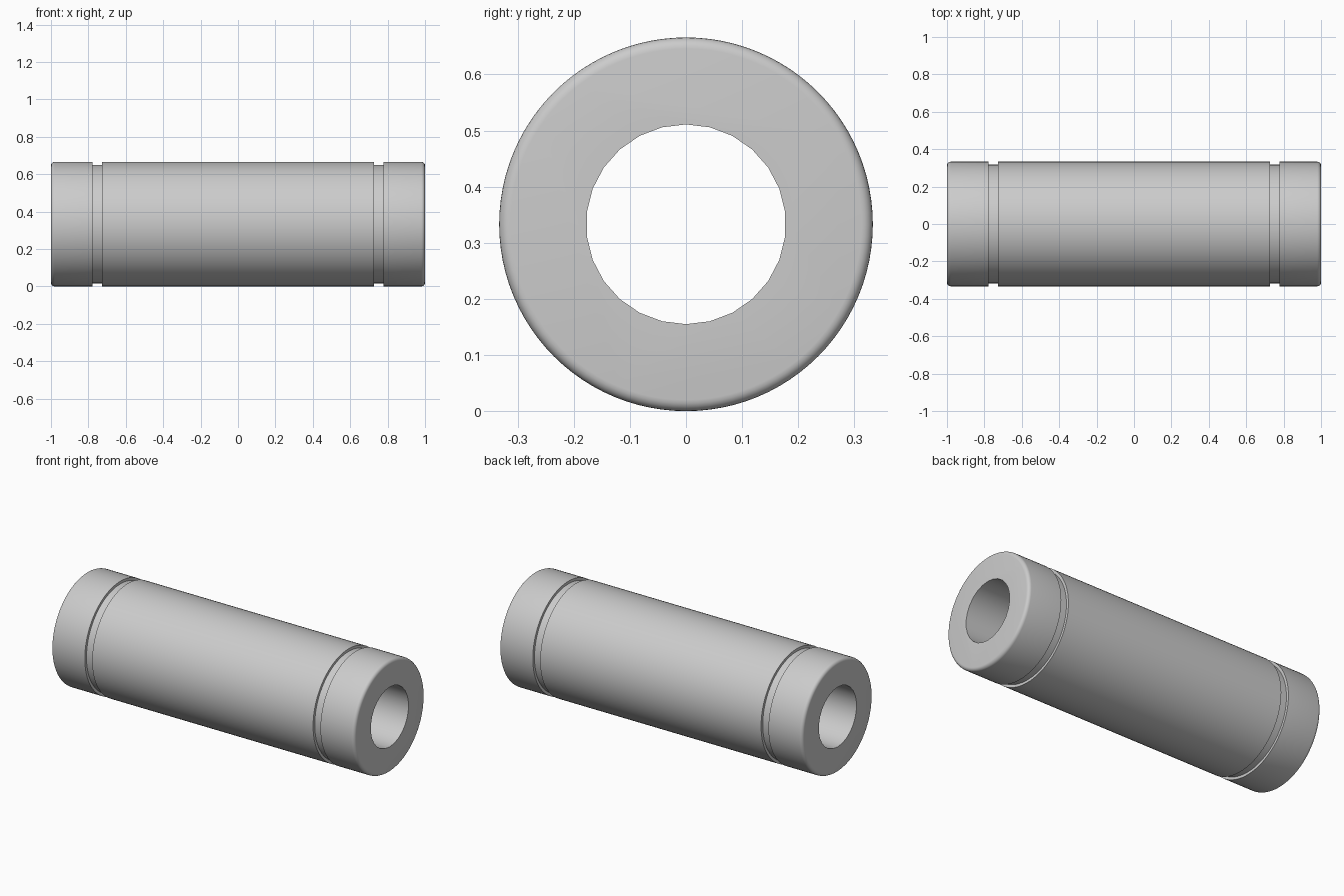
import bpy, bmesh, math
from mathutils import Matrix

if "Cube" in bpy.data.objects:
    bpy.data.objects.remove(bpy.data.objects["Cube"])

R, BORE, GROOVE, FILLET = 0.333, 0.178, 0.317, 0.02


def ring(bm, x, r, n):
    return [bm.verts.new((x, r * math.sin(2 * math.pi * i / n),
                          r * math.cos(2 * math.pi * i / n))) for i in range(n)]


def lathe(name, profile, n):
    """Closed solid of revolution about the x axis, resting on z = 0."""
    bm = bmesh.new()
    rings = [ring(bm, x, r, n) for x, r in profile]
    for a, b in zip(rings, rings[1:]):
        for i in range(n):
            j = (i + 1) % n
            bm.faces.new((a[i], a[j], b[j], b[i]))
    bm.faces.new(rings[0])
    bm.faces.new(rings[-1])
    bmesh.ops.recalc_face_normals(bm, faces=bm.faces)
    bm.transform(Matrix.Translation((0, 0, R)))
    mesh = bpy.data.meshes.new(name)
    bm.to_mesh(mesh)
    bm.free()
    obj = bpy.data.objects.new(name, mesh)
    bpy.context.collection.objects.link(obj)
    return obj


# Half profile: rounded end and retaining-ring groove, then mirrored
half = []
for k in range(6):
    t = math.radians(18 * k)
    half.append((-1 + FILLET * (1 - math.sin(t)), R - FILLET * (1 - math.cos(t))))
half = half[::-1]
half[0], half[-1] = (-1, R - FILLET), (-1 + FILLET, R)
half = [(-1 + FILLET * (1 - math.cos(math.radians(18 * k))),
         R - FILLET * (1 - math.sin(math.radians(18 * k)))) for k in range(6)]
half += [(-0.777, R), (-0.777, GROOVE), (-0.728, GROOVE), (-0.728, R)]
profile = half + [(-x, r) for x, r in reversed(half)]
pin = lathe("hollow_pin", profile, 96)

# Through bore with 26 sides
cutter = lathe("bore_cutter", [(-1.2, BORE), (1.2, BORE)], 26)
cutter.hide_render = True
cut = pin.modifiers.new("bore", 'BOOLEAN')
cut.operation = 'DIFFERENCE'
cut.solver = 'EXACT'
cut.object = cutter
bpy.context.view_layer.objects.active = pin
pin.select_set(True)
bpy.ops.object.modifier_apply(modifier="bore")
bpy.data.objects.remove(cutter)

# Smooth curved walls, crisp groove and bore edges
bpy.ops.object.shade_smooth_by_angle(angle=math.radians(30))
